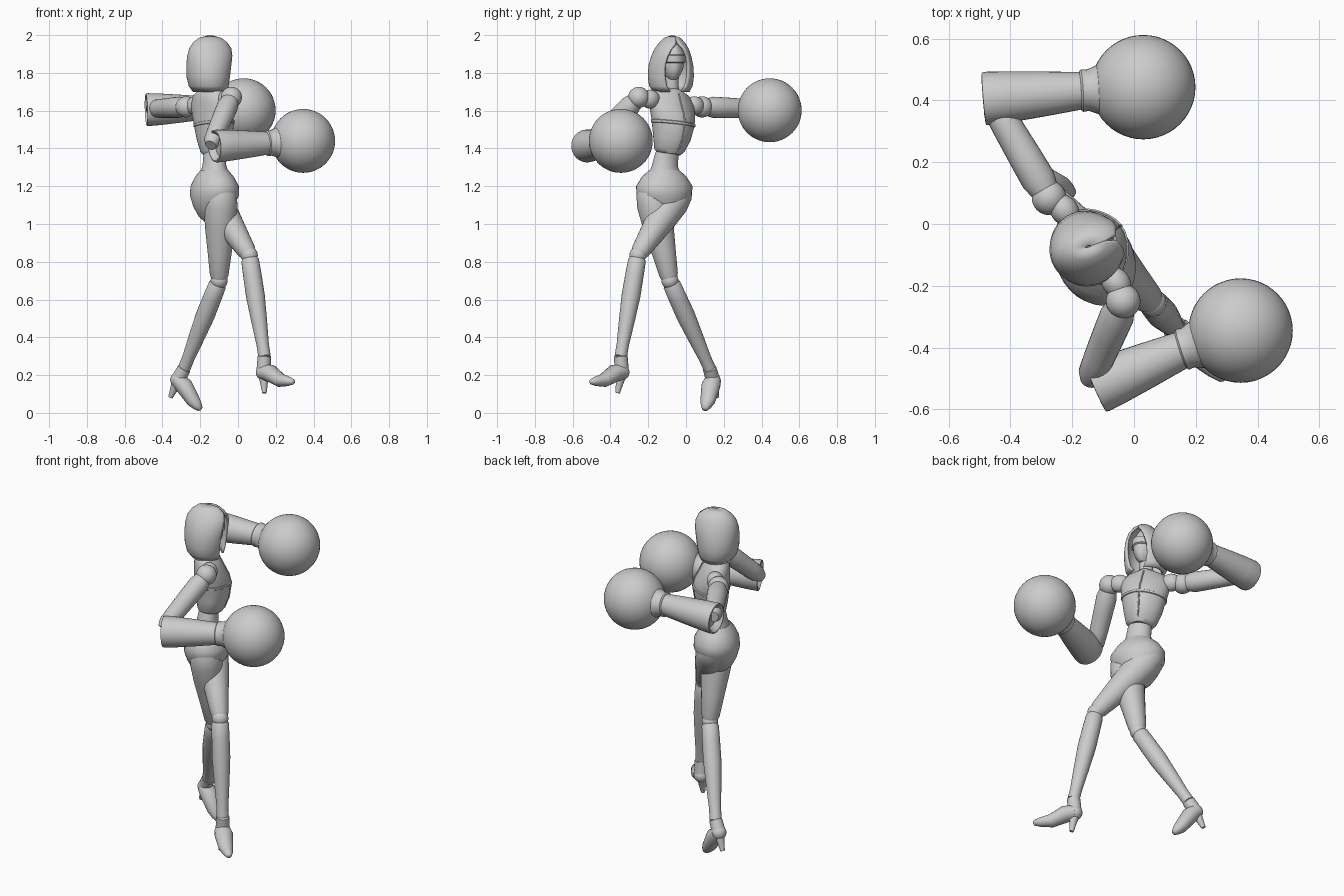
import bpy, bmesh
from math import sin, cos, pi, radians
from mathutils import Vector, Matrix

cube = bpy.data.objects.get("Cube")
if cube:
    bpy.data.objects.remove(cube, do_unlink=True)

grey = bpy.data.materials.new("plain grey")
grey.use_nodes = True
grey.diffuse_color = (0.6, 0.6, 0.6, 1)
grey.node_tree.nodes["Principled BSDF"].inputs["Base Color"].default_value = (0.6, 0.6, 0.6, 1)


def finish(name, bm, sharp=40):
    bmesh.ops.recalc_face_normals(bm, faces=bm.faces)
    mesh = bpy.data.meshes.new(name)
    bm.to_mesh(mesh)
    bm.free()
    mesh.materials.append(grey)
    ob = bpy.data.objects.new(name, mesh)
    bpy.context.collection.objects.link(ob)
    bpy.ops.object.select_all(action='DESELECT')
    ob.select_set(True)
    bpy.context.view_layer.objects.active = ob
    bpy.ops.object.shade_smooth_by_angle(angle=radians(sharp))
    return ob


def skin(name, rings, closed=True, caps=True, sharp=40):
    """Bridge rows of points into a surface."""
    bm = bmesh.new()
    rows = [[bm.verts.new(p) for p in ring] for ring in rings]
    n = len(rows[0])
    for a, b in zip(rows, rows[1:]):
        for i in range(n if closed else n - 1):
            j = (i + 1) % n
            bm.faces.new((a[i], a[j], b[j], b[i]))
    if caps:
        bm.faces.new(rows[0])
        bm.faces.new(rows[-1])
    return finish(name, bm, sharp)


def tube(name, points, sides=24, squash=1.0):
    """Tapered tube through (x, y, z, radius) points."""
    pos = [Vector(p[:3]) for p in points]
    rings = []
    for k, p in enumerate(points):
        axis = (pos[min(k + 1, len(pos) - 1)] - pos[max(k - 1, 0)]).normalized()
        side = axis.cross(Vector((0, 0, 1))).normalized()
        up = side.cross(axis)
        rings.append([pos[k] + p[3] * (side * cos(t) * squash + up * sin(t))
                      for t in [2 * pi * i / sides for i in range(sides)]])
    return skin(name, rings)


def lathe(name, a, b, profile, sides=32):
    """Revolve (fraction, radius) pairs about the line from a to b."""
    a, b = Vector(a), Vector(b)
    axis = (b - a).normalized()
    side = axis.cross(Vector((0, 0, 1))).normalized()
    up = side.cross(axis)
    return skin(name, [[a.lerp(b, f) + r * (side * cos(t) + up * sin(t))
                        for t in [2 * pi * i / sides for i in range(sides)]]
                       for f, r in profile])


def ball(name, centre, size, yaw=0, seg=32):
    bm = bmesh.new()
    size = size if isinstance(size, tuple) else (size,) * 3
    m = Matrix.Translation(centre) @ Matrix.Rotation(radians(yaw), 4, 'Z') @ Matrix.Diagonal((*size, 1))
    bmesh.ops.create_uvsphere(bm, u_segments=seg, v_segments=seg // 2, radius=1, matrix=m)
    return finish(name, bm)


def body_ring(x, y, z, w, d, yaw, tilt=0, keel=0, start=0, stop=360, n=32):
    """Level ellipse of half width w and half depth d, with an optional front keel."""
    f = Vector((cos(radians(yaw)), sin(radians(yaw)), 0))
    l = Vector((-f.y, f.x, 0))
    out = []
    for i in range(n):
        span = n if stop - start == 360 else n - 1
        t = radians(start + (stop - start) * i / span)
        front = d * cos(t) + keel * max(0, cos(t)) ** 6
        side = w * sin(t)
        out.append(Vector((x, y, z - tilt * side)) + f * front + l * side)
    return out


# Torso
CHEST = [(-.160, -.080, 1.715, .050, .045), (-.158, -.080, 1.69, .11, .06),
         (-.148, -.077, 1.64, .140, .075), (-.135, -.070, 1.58, .132, .09),
         (-.128, -.068, 1.53, .122, .095), (-.125, -.075, 1.45, .105, .085),
         (-.125, -.088, 1.39, .085, .068), (-.125, -.092, 1.37, .066, .055)]
skin("chest", [body_ring(*c, 36, .12, .012) for c in CHEST], sharp=50)
skin("chest_band", [body_ring(-.128, -.068, z, w, d, 36, .12, .012)
                    for z, w, d in [(1.543, .12, .09), (1.538, .127, .098), (1.526, .126, .098), (1.521, .118, .09)]])
front = Vector((cos(radians(36)), sin(radians(36)), 0))
tube("chest_seam", [(*(Vector(c[:3]) + front * (c[4] + .011)), .005) for c in CHEST[1:-1]], 8)
WAIST = [(-.125, -.088, 1.42, .062, .052), (-.125, -.105, 1.35, .068, .056),
         (-.125, -.112, 1.31, .071, .06), (-.125, -.115, 1.26, .088, .075), (-.125, -.115, 1.22, .11, .09)]
skin("waist", [body_ring(*c, 30) for c in WAIST])
PELVIS = [(-.125, -.115, 1.285, .082, .072), (-.125, -.115, 1.25, .122, .098),
          (-.123, -.115, 1.20, .155, .122), (-.125, -.115, 1.15, .150, .126),
          (-.130, -.115, 1.09, .110, .105), (-.135, -.115, 1.04, .065, .075), (-.137, -.115, 1.01, .03, .04)]
skin("pelvis", [body_ring(*c, 25) for c in PELVIS])

# Head, neck and hood
tube("neck", [(-.16, -.08, 1.66, .05), (-.15, -.077, 1.74, .037), (-.145, -.075, 1.82, .04)])
HEAD = [(-.125, -.07, 1.765, .018, .018), (-.125, -.07, 1.785, .038, .042), (-.13, -.07, 1.82, .054, .06),
        (-.14, -.073, 1.86, .063, .072), (-.145, -.073, 1.91, .062, .07), (-.145, -.073, 1.95, .035, .045)]
skin("head", [body_ring(*c, 18, 0, .006) for c in HEAD])
skin("eye_mask", [body_ring(-.138, -.072, z, w, d, 18, 0, .006, -75, 75, 17)
                  for z, w, d in [(1.852, .062, .07), (1.857, .069, .079), (1.893, .069, .079), (1.898, .062, .07)]],
     closed=False, caps=False)
HOOD = [(-.150, -.078, 1.70, .098, .088, 20), (-.155, -.080, 1.73, .116, .105, 28),
        (-.156, -.080, 1.78, .123, .116, 32), (-.152, -.080, 1.84, .118, .122, 34),
        (-.147, -.078, 1.89, .104, .124, 32), (-.146, -.076, 1.93, .086, .115, 24),
        (-.147, -.074, 1.96, .066, .094, 6), (-.148, -.073, 1.985, .042, .062, 0), (-.148, -.073, 1.999, .006, .01, 0)]
hood = skin("hood", [body_ring(*c[:5], 18, 0, 0, c[5], 360 - c[5] - .01, 40) for c in HOOD],
            closed=False, caps=False)
rim = hood.modifiers.new("thickness", 'SOLIDIFY')
rim.thickness, rim.offset = .014, -1

# Arms: shoulder, elbow, cuff start, wrist, globe centre
ARMS = {"right": ((-.035, -.25, 1.67), (-.135, -.485, 1.44), (-.125, -.53, 1.412), (.16, -.405, 1.428), (.345, -.345, 1.44)),
        "left": ((-.275, .085, 1.62), (-.445, .375, 1.61), (-.487, .405, 1.605), (-.165, .432, 1.615), (.03, .443, 1.602))}
for side, (shoulder, elbow, cuff, wrist, globe) in ARMS.items():
    s, e = Vector(shoulder), Vector(elbow)
    ball(side + "_shoulder", shoulder, .056)
    pad = s.lerp(Vector((-.15, -.08, 1.64)), .3) + front * .015
    ball(side + "_shoulder_pad", pad, (.045, .055, .05), 36)
    tube(side + "_upper_arm", [(*s.lerp(e, f), r) for f, r in
                               [(.06, .044), (.2, .056), (.45, .054), (.8, .05), (1, .046), (1.1, .03)]])
    lathe(side + "_forearm_cuff", cuff, wrist,
          [(.1, .055), (.03, .07), (0, .078), (.005, .085), (.04, .087), (.25, .083), (.6, .073), (1, .06)])
    lathe(side + "_glove_collar", wrist, globe, [(-.05, .062), (-.02, .069), (.08, .067), (.25, .08), (.4, .10)])
    ball(side + "_globe", globe, .169, seg=48)

# Legs: hip, knee, ankle
LEGS = {"left": ((-.155, -.04, 1.17), (.06, -.255, .835), (.14, -.345, .30)),
        "right": ((-.09, -.185, 1.17), (-.10, -.085, .70), (-.285, .125, .235))}
for side, joints in LEGS.items():
    h, k, a = map(Vector, joints)
    tube(side + "_thigh", [(*h.lerp(k, f), r) for f, r in
                           [(-.1, .05), (0, .08), (.15, .09), (.4, .081), (.7, .063), (.93, .05), (.99, .04)]])
    ball(side + "_knee", k, .045)
    tube(side + "_calf", [(*k.lerp(a, f), r) for f, r in
                          [(.02, .038), (.05, .047), (.2, .049), (.4, .05), (.65, .042), (.88, .033), (1, .033)]])

# Heeled shoes: ankle, heel cup, ball of foot, toe, heel tip
SHOES = {"left": ((.14, -.345, .30), (.135, -.34, .215), (.225, -.435, .172), (.29, -.50, .165), (.14, -.362, .105)),
         "right": ((-.285, .125, .235), (-.318, .142, .175), (-.235, .115, .062), (-.20, .10, .02), (-.358, .163, .082))}
for side, joints in SHOES.items():
    a, c, b, t, tip = map(Vector, joints)
    tube(side + "_shoe_ankle", [(*a.lerp(c, f), r) for f, r in [(-.05, .03), (0, .036), (.5, .037), (1, .038)]])
    ball(side + "_heel_cup", c, .041)
    tube(side + "_shoe", [(*c, .04), (*(c.lerp(b, .4) + Vector((0, 0, .012))), .046),
                          (*b, .036), (*b.lerp(t, .6), .026), (*t, .015), (*t.lerp(b, -.08), .005)], squash=1.1)
    tube(side + "_heel_spike", [(*c, .034), (*c.lerp(tip, .45), .022), (*tip, .012)], 12)
